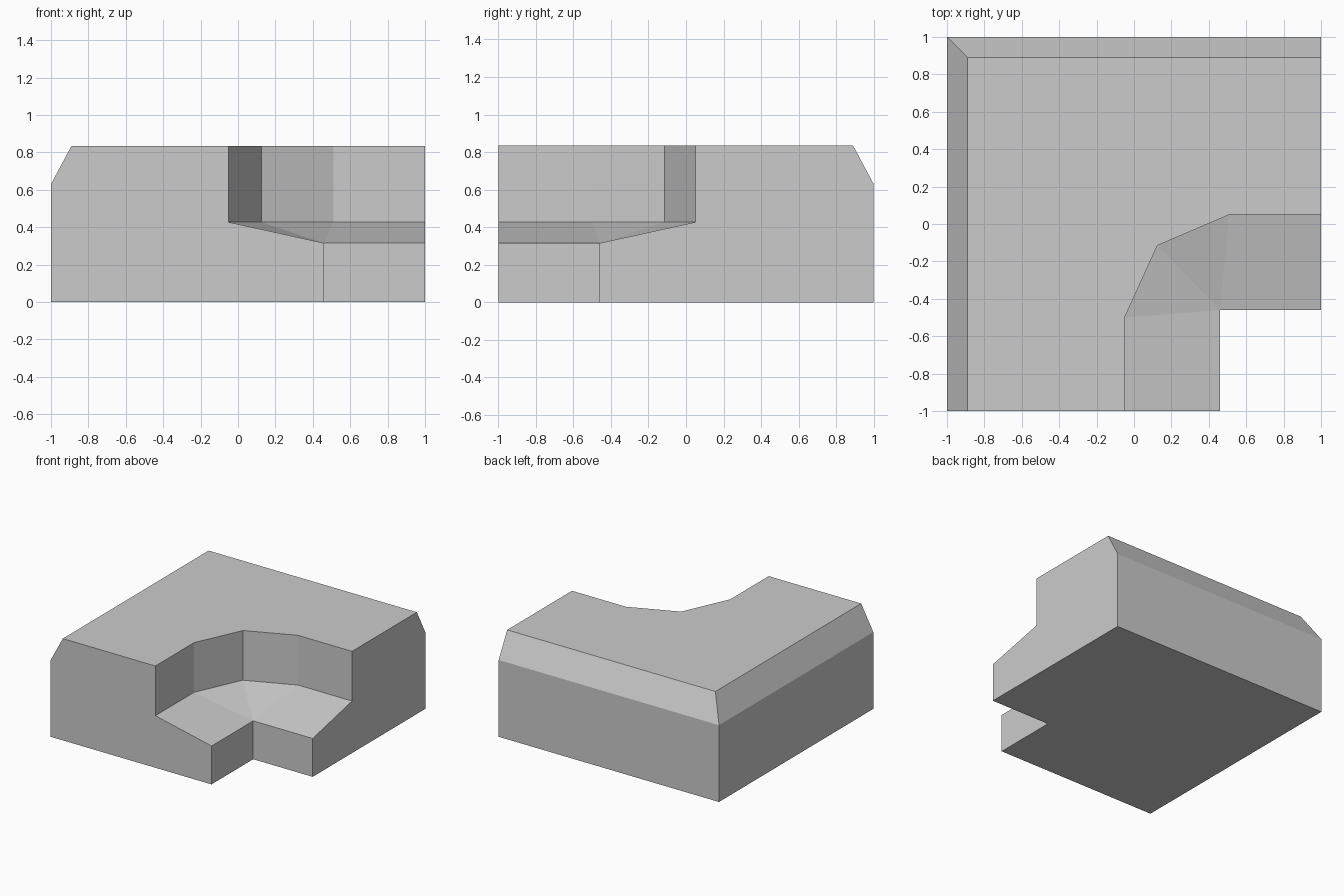
import bpy, bmesh

cube = bpy.data.objects.get("Cube")
if cube:
    bpy.data.objects.remove(cube)

# Plain grey material
grey = bpy.data.materials.new("plain grey")
grey.use_nodes = True
colour = (0.6, 0.6, 0.6, 1)
grey.diffuse_color = colour
grey.node_tree.nodes["Principled BSDF"].inputs["Base Color"].default_value = colour

TOP, SHOULDER, LEDGE, LIP = 0.835, 0.63, 0.427, 0.315
BEVEL = 0.89    # outer edge of the flat top
INNER = 0.46    # inner corner of the ledge

# Inner wall line around the bend, from the front end to the left end
wall = [(-0.05, -1), (-0.05, -0.5), (0.125, -0.115), (0.51, 0.05), (1, 0.05)]


def mitre(i, d):
    """Corner-following point at offset d for wall station i."""
    if i == 0:
        return (-d, -1)
    if i == len(wall) - 1:
        return (1, d)
    return (-d, d)


bm = bmesh.new()
cache = {}


def vert(p, z):
    key = (p[0], p[1], z)
    if key not in cache:
        cache[key] = bm.verts.new(key)
    return cache[key]


# Cross-section at each station of the bend
sections = []
for i, w in enumerate(wall):
    sections.append([
        vert(mitre(i, 1), 0), vert(mitre(i, 1), SHOULDER),
        vert(mitre(i, BEVEL), TOP), vert(w, TOP), vert(w, LEDGE),
        vert(mitre(i, -INNER), LIP), vert(mitre(i, -INNER), 0)])

# Skin between sections, dropping collapsed corners
for a, b in zip(sections, sections[1:]):
    for j in range(len(a)):
        k = (j + 1) % len(a)
        ring = list(dict.fromkeys([a[j], a[k], b[k], b[j]]))
        if len(ring) > 2:
            bm.faces.new(ring)

# End caps
bm.faces.new(sections[0])
bm.faces.new(sections[-1])
bmesh.ops.recalc_face_normals(bm, faces=bm.faces[:])

mesh = bpy.data.meshes.new("corner_block")
bm.to_mesh(mesh)
bm.free()
mesh.materials.append(grey)
block = bpy.data.objects.new("corner_block", mesh)
bpy.context.collection.objects.link(block)
